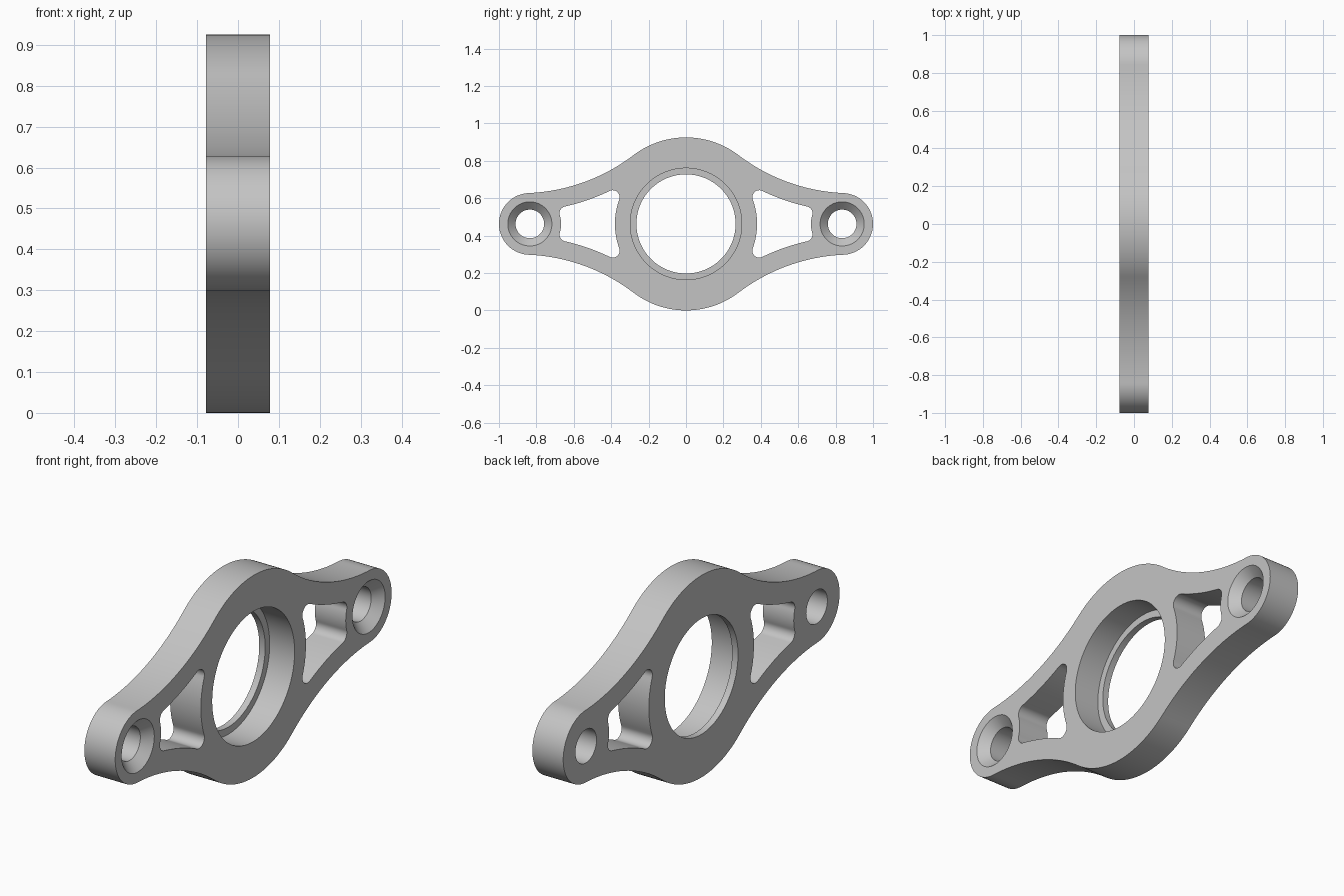
import bpy, bmesh, math
from mathutils import Vector

cube = bpy.data.objects.get("Cube")
if cube:
    bpy.data.objects.remove(cube)

HALF, MID = 0.078, 0.4625            # half thickness, height of the centre line
HUB, HUB_R = Vector((0, 0)), 0.4625
EAR, EAR_R = Vector((0.835, 0)), 0.165
WAIST_R, RIB, FILLET = 1.0, 0.097, 0.037


def angle(a, b):
    return math.atan2(b.y - a.y, b.x - a.x)


def arc(c, r, a0, a1, n):
    """Points along the shorter way round, without the last one."""
    d = (a1 - a0 + math.pi) % math.tau - math.pi
    return [c + r * Vector((math.cos(a0 + d * i / n), math.sin(a0 + d * i / n)))
            for i in range(n)]


def meet(c1, r1, c2, r2, side):
    """Where two circles cross, on the chosen side of the line c1-c2."""
    d = (c2 - c1).length
    a = angle(c1, c2) + side * math.acos((r1 * r1 + d * d - r2 * r2) / (2 * r1 * d))
    return c1 + r1 * Vector((math.cos(a), math.sin(a)))


def mirrored(pts, flip):
    """Close a half profile by reflecting it; its end points lie on the axis."""
    return pts + [Vector((p.x * flip[0], p.y * flip[1])) for p in reversed(pts[1:-1])]


def finish(name, bm):
    bmesh.ops.recalc_face_normals(bm, faces=bm.faces)
    mesh = bpy.data.meshes.new(name)
    bm.to_mesh(mesh)
    bm.free()
    ob = bpy.data.objects.new(name, mesh)
    bpy.context.collection.objects.link(ob)
    return ob


def prism(name, pts, half):
    bm = bmesh.new()
    face = bm.faces.new([bm.verts.new((-half, p.x, p.y + MID)) for p in pts])
    new = bmesh.ops.extrude_face_region(bm, geom=[face])["geom"]
    bmesh.ops.translate(bm, vec=(2 * half, 0, 0),
                        verts=[v for v in new if isinstance(v, bmesh.types.BMVert)])
    return finish(name, bm)


def turned(name, y, profile, n=96):
    """Solid of revolution about an x-parallel axis; profile holds (x, radius)."""
    bm = bmesh.new()
    rings = [[bm.verts.new((x, y + r * math.cos(math.tau * i / n),
                            MID + r * math.sin(math.tau * i / n))) for i in range(n)]
             for x, r in profile]
    for a, b in zip(rings, rings[1:]):
        for i in range(n):
            j = (i + 1) % n
            bm.faces.new((a[i], a[j], b[j], b[i]))
    bm.faces.new(rings[0])
    bm.faces.new(rings[-1])
    return finish(name, bm)


# Plate outline: ear, concave waist and hub arcs, reflected to all quarters
waist = meet(HUB, HUB_R + WAIST_R, EAR, EAR_R + WAIST_R, 1)
quarter = (arc(EAR, EAR_R, 0, angle(EAR, waist), 24)
           + arc(waist, WAIST_R, angle(waist, EAR), angle(waist, HUB), 32)
           + arc(HUB, HUB_R, angle(HUB, waist), math.pi / 2, 20)
           + [Vector((0, HUB_R))])
upper = quarter + [Vector((-p.x, p.y)) for p in reversed(quarter[:-1])]
plate = prism("flange_plate", mirrored(upper, (1, -1)), HALF)

# Lightening window: follows hub bore, waist and ear, with filleted corners
inner_r, outer_r, top_r = 0.38, 0.167, WAIST_R + RIB
f1 = meet(HUB, inner_r + FILLET, waist, top_r + FILLET, -1)
f2 = meet(EAR, outer_r + FILLET, waist, top_r + FILLET, 1)
window = (arc(HUB, inner_r, 0, angle(HUB, f1), 10)
          + arc(f1, FILLET, angle(f1, HUB), angle(f1, waist), 12)
          + arc(waist, top_r, angle(waist, f1), angle(waist, f2), 12)
          + arc(f2, FILLET, angle(f2, waist), angle(f2, EAR), 12)
          + arc(EAR, outer_r, angle(EAR, f2), math.pi, 8)
          + [EAR - Vector((outer_r, 0))])
window = mirrored(window, (1, -1))

# Cutters: stepped centre bore, windows and countersunk bolt holes
OUT = HALF + 0.02
cutters = [turned("bore_cutter", 0, [(-OUT, 0.265), (-HALF + 0.03, 0.265),
                                     (-HALF + 0.03, 0.298), (OUT, 0.298)], 128)]
for side in (1, -1):
    cutters.append(prism("window_cutter", [Vector((p.x * side, p.y)) for p in window], OUT))
    cutters.append(turned("bolt_hole_cutter", side * EAR.x,
                          [(-OUT, 0.0765), (HALF - 0.0415, 0.0765),
                           (HALF, 0.118), (OUT, 0.138)], 64))

bpy.ops.object.select_all(action="DESELECT")
bpy.context.view_layer.objects.active = plate
plate.select_set(True)
for cutter in cutters:
    cutter.hide_render = True
    mod = plate.modifiers.new("cut", "BOOLEAN")
    mod.operation, mod.solver, mod.object = "DIFFERENCE", "EXACT", cutter
    bpy.ops.object.modifier_apply(modifier=mod.name)
    bpy.data.objects.remove(cutter)

# Plain grey metal
grey = bpy.data.materials.new("plain_grey")
grey.use_nodes = True
colour = (0.55, 0.55, 0.55, 1)
grey.diffuse_color = colour
grey.node_tree.nodes["Principled BSDF"].inputs["Base Color"].default_value = colour
plate.data.materials.clear()
plate.data.materials.append(grey)
bpy.ops.object.shade_smooth_by_angle(angle=math.radians(30))
